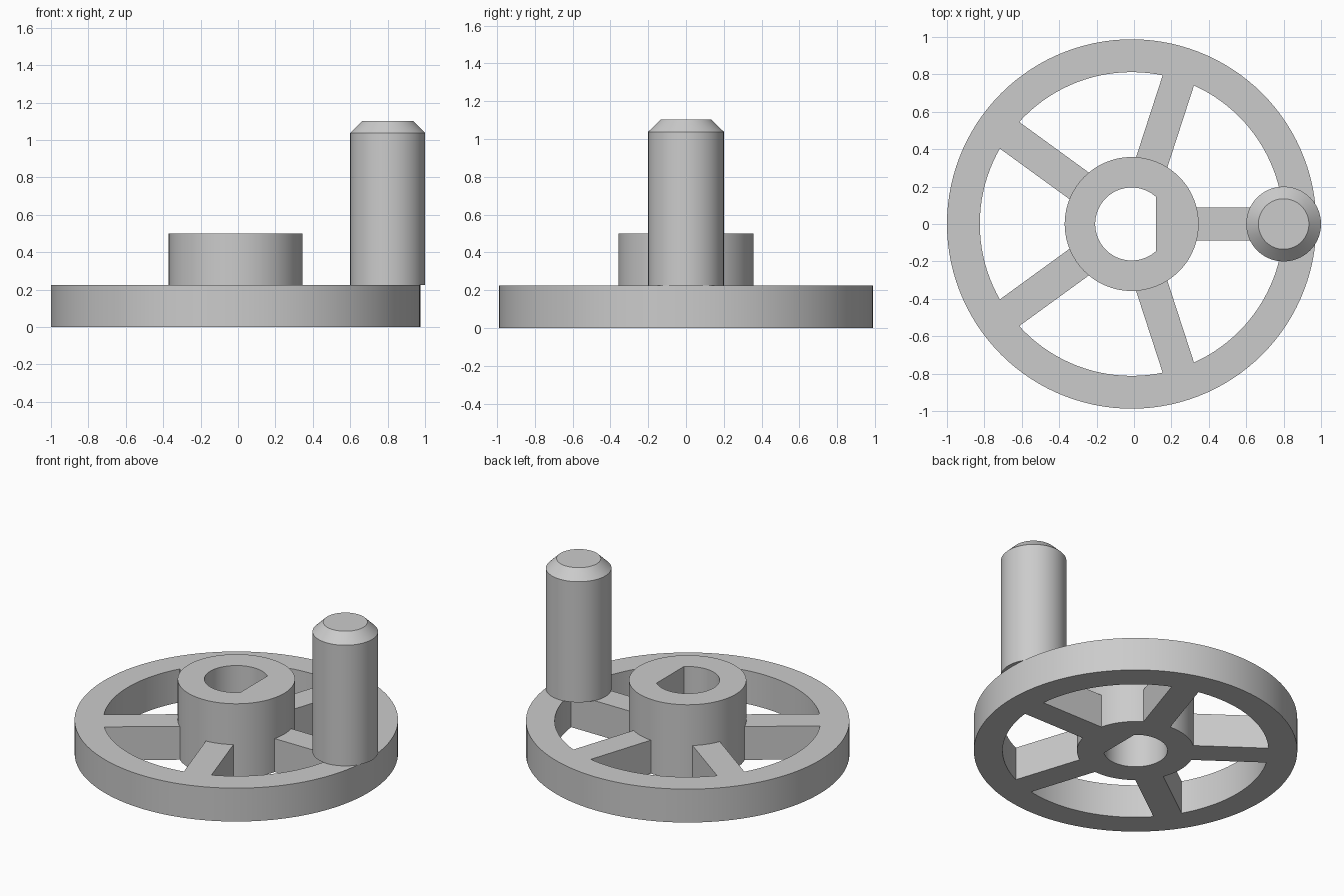
import bpy
import bmesh
from math import sin, cos, asin, pi, radians

SEG = 120
CX = -0.0125                      # wheel axis
RIM_OUT, RIM_IN, RIM_H = 0.9875, 0.812, 0.225
HUB_R, BORE_R, HUB_H = 0.358, 0.195, 0.5
FLAT_X = BORE_R * cos(radians(48))  # flat side of the D-shaped bore
SPOKE_HALF = 0.088

cube = bpy.data.objects.get("Cube")
if cube:
    bpy.data.objects.remove(cube, do_unlink=True)

grey = bpy.data.materials.new("plain grey")
grey.use_nodes = True
colour = (0.6, 0.6, 0.6, 1)
grey.diffuse_color = colour
grey.node_tree.nodes["Principled BSDF"].inputs["Base Color"].default_value = colour


def finish(name, bm, x):
    """Turn a bmesh into a smooth-by-angle object."""
    bmesh.ops.recalc_face_normals(bm, faces=bm.faces)
    mesh = bpy.data.meshes.new(name)
    bm.to_mesh(mesh)
    bm.free()
    mesh.materials.append(grey)
    obj = bpy.data.objects.new(name, mesh)
    obj.location.x = x
    bpy.context.collection.objects.link(obj)
    bpy.ops.object.select_all(action='DESELECT')
    obj.select_set(True)
    bpy.context.view_layer.objects.active = obj
    bpy.ops.object.shade_smooth_by_angle(angle=radians(30))
    return obj


def loop(bm, radius, z):
    """Closed loop; radius is a number or a function of the angle."""
    r = radius if callable(radius) else lambda a: radius
    angles = [2 * pi * i / SEG for i in range(SEG)]
    return [bm.verts.new((r(a) * cos(a), r(a) * sin(a), z)) for a in angles]


def loft(bm, loops, closed):
    pairs = list(zip(loops, loops[1:]))
    if closed:
        pairs.append((loops[-1], loops[0]))
    for a, b in pairs:
        for i in range(SEG):
            j = (i + 1) % SEG
            bm.faces.new((a[i], a[j], b[j], b[i]))


def ring(name, outer, inner, height):
    bm = bmesh.new()
    section = [(outer, 0), (outer, height), (inner, height), (inner, 0)]
    loft(bm, [loop(bm, r, z) for r, z in section], True)
    return finish(name, bm, CX)


def d_bore(a):
    return min(BORE_R, FLAT_X / cos(a)) if cos(a) > 0.01 else BORE_R


# Rim and hub
ring("rim", RIM_OUT, RIM_IN, RIM_H)
ring("hub", HUB_R, d_bore, HUB_H)


# Spokes with curved ends that meet the hub and rim
def arc(radius):
    half = asin(SPOKE_HALF / radius)
    return [(radius * cos(half * t / 4), radius * sin(half * t / 4)) for t in range(-4, 5)]


for k in range(5):
    bm = bmesh.new()
    outline = arc(HUB_R - 0.003) + arc(RIM_IN + 0.003)[::-1]
    face = bm.faces.new([bm.verts.new((x, y, 0)) for x, y in outline])
    top = bmesh.ops.extrude_face_region(bm, geom=[face])["geom"]
    bmesh.ops.translate(bm, vec=(0, 0, RIM_H),
                        verts=[v for v in top if isinstance(v, bmesh.types.BMVert)])
    spoke = finish(f"spoke_{k + 1}", bm, CX)
    spoke.rotation_euler.z = k * 2 * pi / 5

# Handle with a chamfered top
bm = bmesh.new()
loops = [loop(bm, r, z) for r, z in [(0.2, RIM_H), (0.2, 1.038), (0.135, 1.102)]]
loft(bm, loops, False)
bm.faces.new(loops[0])
bm.faces.new(loops[-1])
finish("handle", bm, 0.8)
